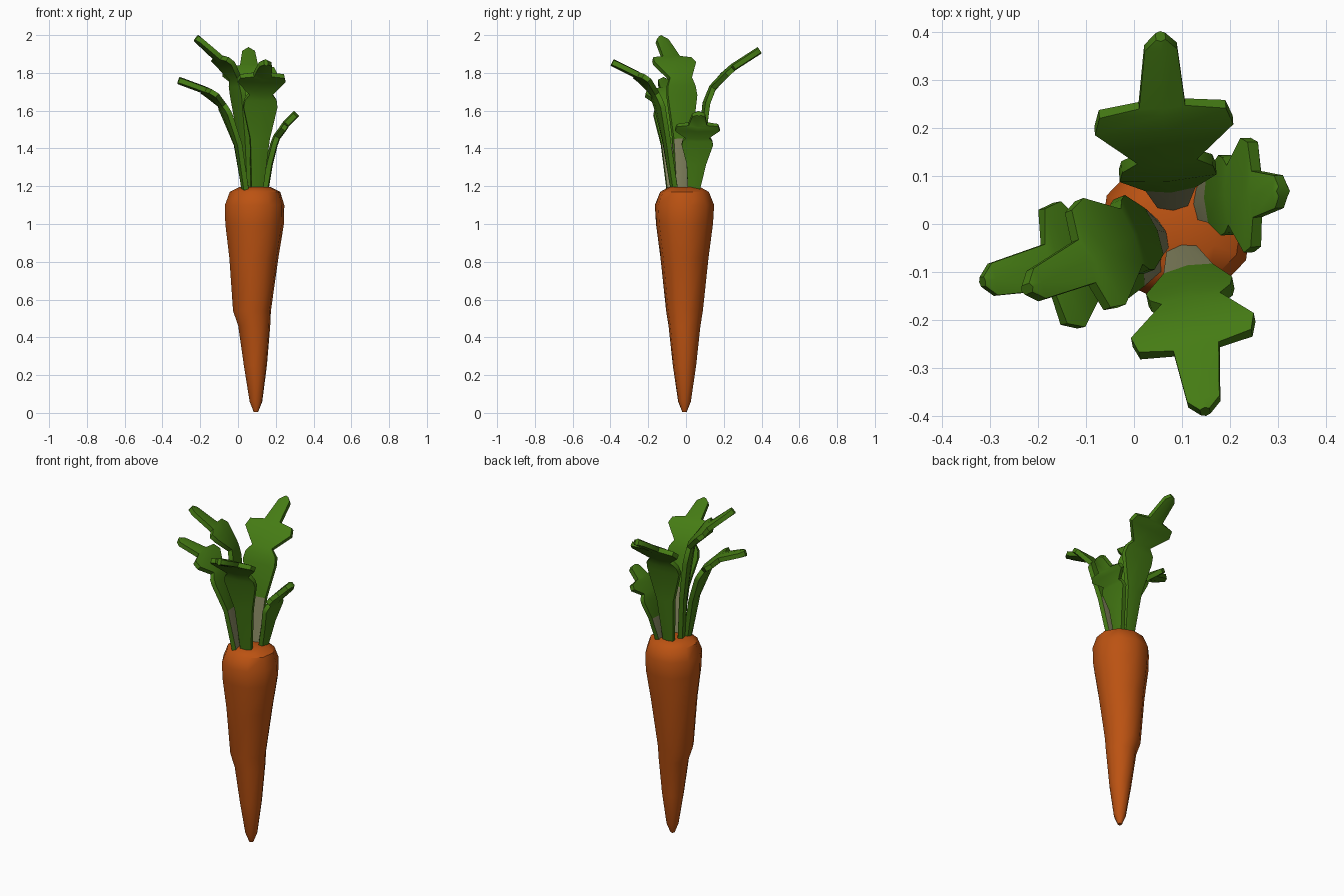
import bpy, bmesh, math
from mathutils import Vector

if "Cube" in bpy.data.objects:
    bpy.data.objects.remove(bpy.data.objects["Cube"])


def material(name, rgb):
    m = bpy.data.materials.new(name)
    m.diffuse_color = (*rgb, 1)
    m.use_nodes = True
    m.node_tree.nodes["Principled BSDF"].inputs["Base Color"].default_value = m.diffuse_color
    return m


orange = material("carrot orange", (0.50, 0.085, 0.006))
green = material("leaf green", (0.06, 0.20, 0.007))
khaki = material("pale stalk", (0.24, 0.24, 0.12))


def loft(name, rings, mats, inner_cols=()):
    """Skin closed rings of points; inner columns of the first span get material 1."""
    bm = bmesh.new()
    vs = [[bm.verts.new(p) for p in r] for r in rings]
    n = len(rings[0])
    for i in range(len(vs) - 1):
        for j in range(n):
            k = (j + 1) % n
            f = bm.faces.new((vs[i][j], vs[i][k], vs[i + 1][k], vs[i + 1][j]))
            if i == 0 and j in inner_cols:
                f.material_index = 1
    bm.faces.new(vs[0][::-1])
    bm.faces.new(vs[-1])
    bmesh.ops.recalc_face_normals(bm, faces=bm.faces)
    me = bpy.data.meshes.new(name)
    bm.to_mesh(me)
    bm.free()
    ob = bpy.data.objects.new(name, me)
    bpy.context.collection.objects.link(ob)
    for m in mats:
        me.materials.append(m)
    bpy.context.view_layer.objects.active = ob
    ob.select_set(True)
    bpy.ops.object.shade_smooth_by_angle(angle=math.radians(42))
    ob.select_set(False)


# Root: z, centre x, radius x, radius y
profile = [(0.005, 0.095, 0.012, 0.012), (0.06, 0.095, 0.034, 0.034),
           (0.25, 0.092, 0.062, 0.062), (0.46, 0.086, 0.086, 0.085),
           (0.54, 0.074, 0.102, 0.098), (0.82, 0.084, 0.132, 0.128),
           (1.00, 0.088, 0.158, 0.152), (1.10, 0.088, 0.160, 0.158),
           (1.17, 0.090, 0.136, 0.130), (1.195, 0.090, 0.085, 0.085)]
loft("carrot_root",
     [[(cx + rx * math.cos(a), -0.008 + ry * math.sin(a), z)
       for a in [math.tau * (k + 0.3) / 10 for k in range(10)]]
      for z, cx, rx, ry in profile], [orange])


def leaf(name, side, spine, ws=1.0):
    """Spine: base, mid stem, shoulder, neck, lobe, notch, tip."""
    base, mid, shoulder, neck, lobe, notch, tip = [Vector(p) for p in spine]
    rows = [(base, 0.030), (mid, 0.052), (shoulder, 0.098 * ws),
            (shoulder.lerp(neck, 0.55), 0.092 * ws), (neck, 0.062),
            (lobe, 0.140 * ws), (lobe.lerp(notch, 0.75), 0.128 * ws),
            (notch, 0.048), (notch.lerp(tip, 0.84), 0.034), (tip, 0.010)]
    side = Vector((*side, 0)).normalized()
    rings = []
    for i, (c, w) in enumerate(rows):
        t = rows[min(i + 1, len(rows) - 1)][0] - rows[max(i - 1, 0)][0]
        n = t.cross(side).normalized()
        if n.z < 0:
            n = -n
        m, e = n * 0.020, n * 0.013   # thick midrib, thinner edges
        s = side * w
        rings.append([c - s + e, c + m, c + s + e, c + s - e, c - m, c - s - e])
    loft(name, rings, [green, khaki], inner_cols=(0, 1))


# Leaves
leaf("back_leaf", (1, 0.08),
     [(0.08, 0.045, 1.17), (0.075, 0.085, 1.45), (0.07, 0.108, 1.64), (0.068, 0.14, 1.72),
      (0.062, 0.205, 1.79), (0.058, 0.25, 1.83), (0.055, 0.39, 1.92)], 1.03)
leaf("front_leaf", (0.98, 0.2),
     [(0.10, -0.06, 1.17), (0.115, -0.105, 1.45), (0.117, -0.14, 1.62), (0.12, -0.165, 1.69),
      (0.123, -0.22, 1.76), (0.13, -0.26, 1.79), (0.148, -0.39, 1.855)], 0.93)
leaf("tall_left_leaf", (-0.37, 0.93),
     [(0.05, -0.025, 1.17), (0.03, -0.02, 1.45), (0.0, -0.022, 1.68), (-0.015, -0.03, 1.77),
      (-0.07, -0.06, 1.85), (-0.105, -0.08, 1.88), (-0.222, -0.135, 1.985)], 0.85)
leaf("low_left_leaf", (-0.19, 0.98),
     [(0.04, -0.07, 1.17), (0.0, -0.08, 1.42), (-0.06, -0.08, 1.58), (-0.085, -0.08, 1.63),
      (-0.135, -0.085, 1.68), (-0.18, -0.09, 1.71), (-0.315, -0.12, 1.76)], 0.95)
leaf("right_leaf", (-0.03, 1),
     [(0.14, 0.04, 1.17), (0.165, 0.055, 1.32), (0.19, 0.06, 1.42), (0.205, 0.06, 1.46),
      (0.235, 0.06, 1.50), (0.255, 0.062, 1.53), (0.31, 0.068, 1.585)], 0.85)
